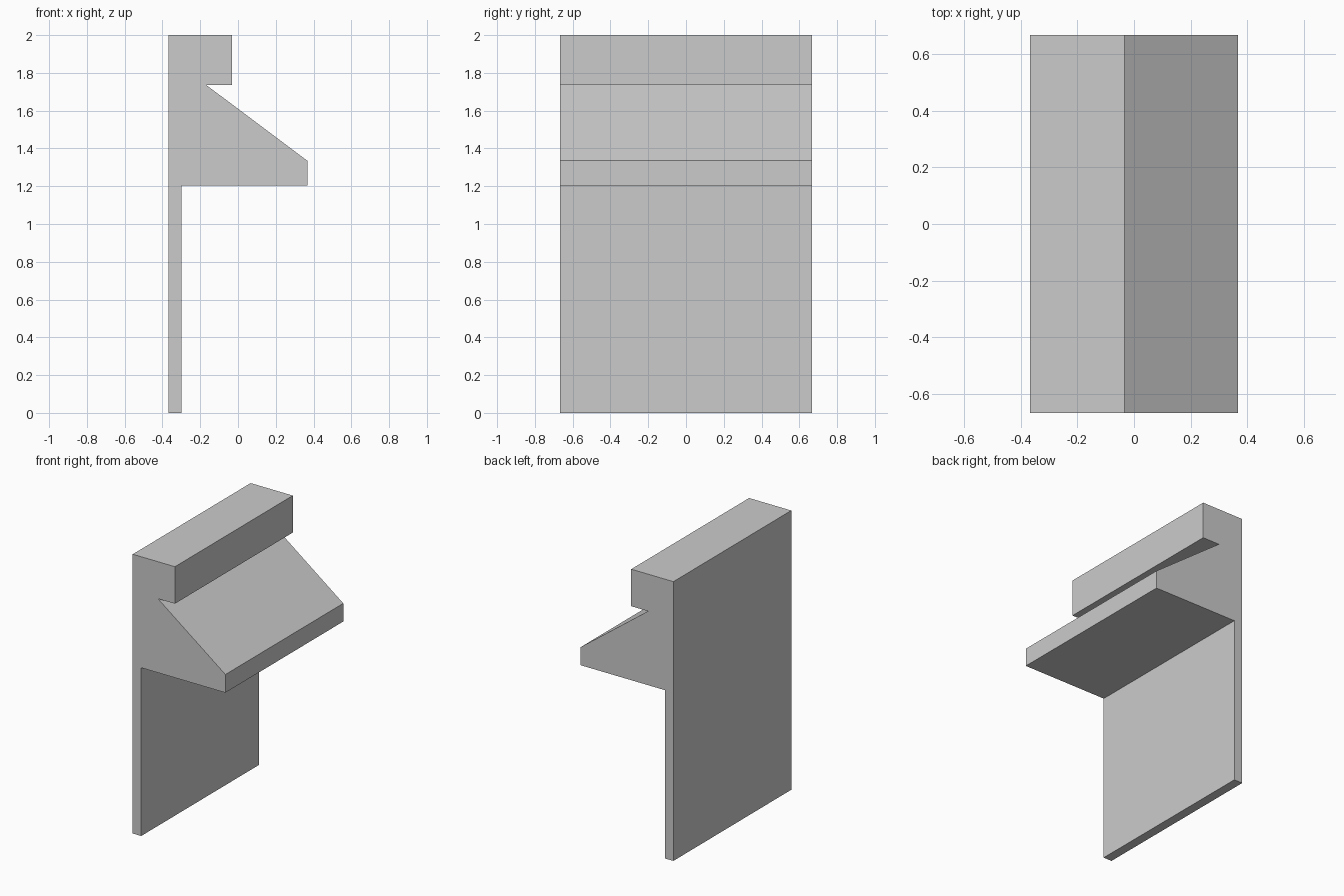
import bpy
import bmesh

HALF = 0.667    # half the width along y
WALL = 0.02     # thickness of the hood shell

cube = bpy.data.objects.get("Cube")
if cube:
    bpy.data.objects.remove(cube, do_unlink=True)

grey = bpy.data.materials.new("plain_grey")
grey.use_nodes = True
colour = (0.6, 0.6, 0.6, 1)
grey.diffuse_color = colour
grey.node_tree.nodes["Principled BSDF"].inputs["Base Color"].default_value = colour


def add_prism(bm, profile, half, open_first=False):
    """Extrude an xz profile along y; optionally leave its first side open.
    Returns the edges round that first side."""
    ends = [[bm.verts.new((x, y, z)) for x, z in profile] for y in (-half, half)]
    a, b = ends
    n = len(profile)
    bm.faces.new(a)
    bm.faces.new(b[::-1])
    for i in range(1 if open_first else 0, n):
        j = (i + 1) % n
        bm.faces.new((a[j], a[i], b[i], b[j]))
    loop = (a[0], a[1], b[1], b[0])
    return [bm.edges.get((loop[i], loop[(i + 1) % 4])) for i in range(4)] if open_first else []


def finish(name, bm):
    bmesh.ops.recalc_face_normals(bm, faces=bm.faces)
    mesh = bpy.data.meshes.new(name)
    bm.to_mesh(mesh)
    bm.free()
    mesh.materials.append(grey)
    obj = bpy.data.objects.new(name, mesh)
    bpy.context.collection.objects.link(obj)


# Back panel with the overhanging top block, in one profile
bm = bmesh.new()
add_prism(bm, [(-0.367, 0), (-0.3, 0), (-0.3, 1.735), (-0.033, 1.735),
               (-0.033, 2), (-0.367, 2)], HALF)
finish("back_panel_and_top_block", bm)

# Sloping hood: outer and inner shells joined by a rim, open underneath
bm = bmesh.new()
outer = [(-0.3, 1.205), (0.367, 1.205), (0.367, 1.335), (-0.167, 1.735), (-0.3, 1.735)]
inner = [(-0.3 + WALL, 1.205), (0.367 - WALL, 1.205), (0.367 - WALL, 1.325),
         (-0.174, 1.735 - WALL), (-0.3 + WALL, 1.735 - WALL)]
rim = add_prism(bm, outer, HALF, True) + add_prism(bm, inner, HALF - WALL, True)
bmesh.ops.bridge_loops(bm, edges=rim)
finish("sloping_hood", bm)
